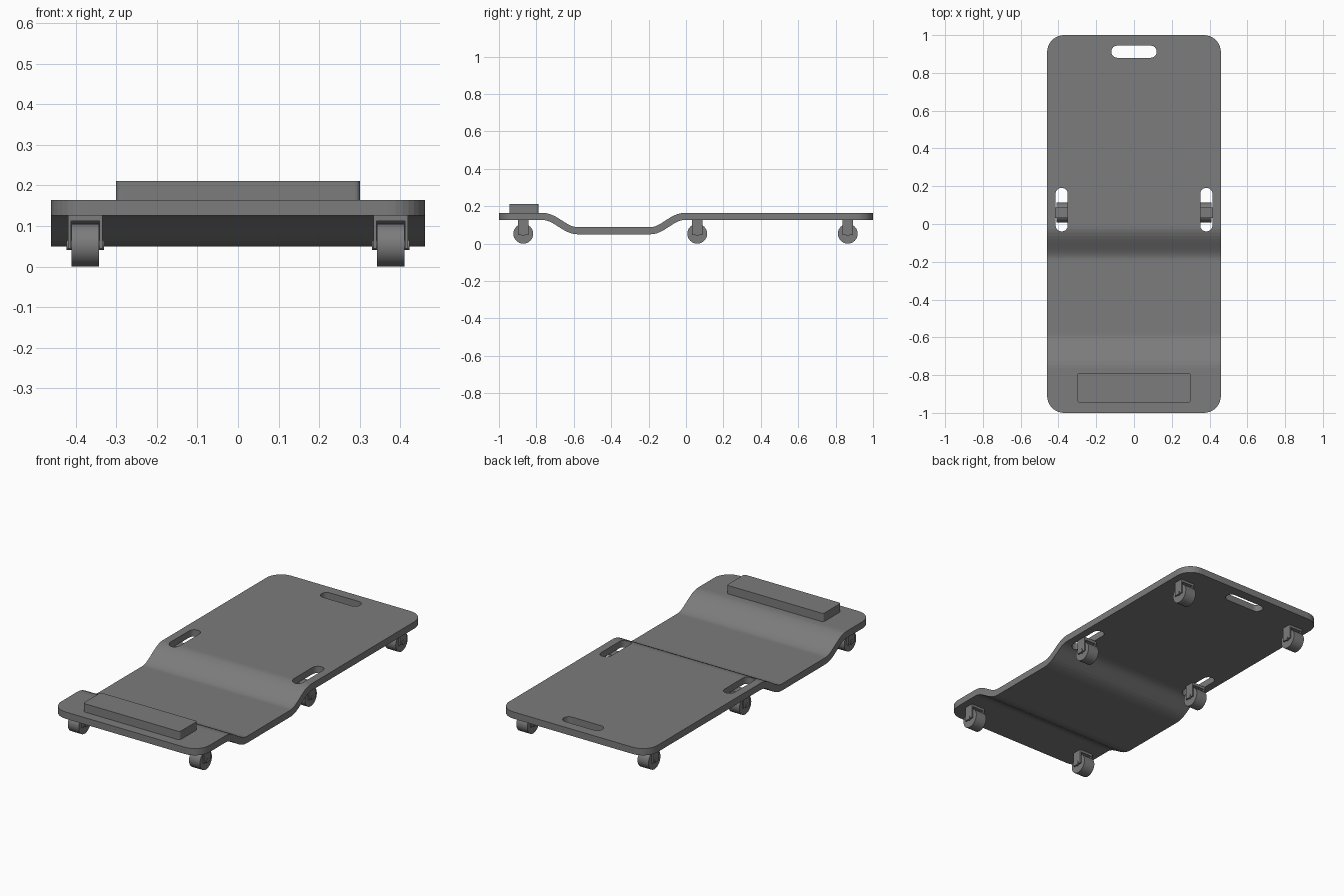
import bpy, bmesh, math
from mathutils import Vector

cube = bpy.data.objects.get("Cube")
if cube:
    bpy.data.objects.remove(cube, do_unlink=True)

grey = bpy.data.materials.new("dark_grey")
grey.use_nodes = True
grey.diffuse_color = (0.2, 0.2, 0.2, 1)
grey.node_tree.nodes["Principled BSDF"].inputs["Base Color"].default_value = (0.2, 0.2, 0.2, 1)


def prism(name, points, direction):
    """Extrude a closed outline of 3D points along a direction."""
    bm = bmesh.new()
    face = bm.faces.new([bm.verts.new(p) for p in points])
    new = bmesh.ops.extrude_face_region(bm, geom=[face])["geom"]
    bmesh.ops.translate(bm, vec=direction,
                        verts=[v for v in new if isinstance(v, bmesh.types.BMVert)])
    bmesh.ops.recalc_face_normals(bm, faces=bm.faces)
    mesh = bpy.data.meshes.new(name)
    bm.to_mesh(mesh)
    bm.free()
    mesh.materials.append(grey)
    obj = bpy.data.objects.new(name, mesh)
    bpy.context.collection.objects.link(obj)
    return obj


def rounded_slab(name, x, y, half_x, half_y, radius, z0, z1, steps=8):
    """Upright slab with rounded corners."""
    points = []
    for i, (sx, sy) in enumerate([(1, 1), (-1, 1), (-1, -1), (1, -1)]):
        for k in range(steps + 1):
            a = (i + k / steps) * math.pi / 2
            points.append((x + sx * (half_x - radius) + radius * math.cos(a),
                           y + sy * (half_y - radius) + radius * math.sin(a), z0))
    return prism(name, points, (0, 0, z1 - z0))


def cut(target, cutter, operation):
    mod = target.modifiers.new(cutter.name, 'BOOLEAN')
    mod.object = cutter
    mod.operation = operation
    mod.solver = 'EXACT'
    bpy.context.view_layer.objects.active = target
    bpy.ops.object.modifier_apply(modifier=mod.name)
    bpy.data.objects.remove(cutter, do_unlink=True)


# Deck: side profile with a dropped middle, thickened along its normals
HIGH, LOW, THICK, STEPS = 0.145, 0.069, 0.038, 12
path = [Vector((-1.1, HIGH))]
for start, end, za, zb in [(-0.765, -0.58, HIGH, LOW), (-0.19, -0.01, LOW, HIGH)]:
    for k in range(STEPS + 1):
        t = k / STEPS
        path.append(Vector((start + (end - start) * t,
                            za + (zb - za) * (1 - math.cos(math.pi * t)) / 2)))
path.append(Vector((1.1, HIGH)))
upper, lower = [], []
for i, p in enumerate(path):
    d = (path[min(i + 1, len(path) - 1)] - path[max(i - 1, 0)]).normalized()
    n = Vector((-d.y, d.x)) * THICK / 2
    upper.append(p + n)
    lower.append(p - n)
deck = prism("deck", [(-0.6, p.x, p.y) for p in upper + lower[::-1]], (1.2, 0, 0))
cut(deck, rounded_slab("deck_outline", 0, 0, 0.46, 1, 0.09, -0.2, 0.5), 'INTERSECT')

# Hand slots
cut(deck, rounded_slab("rear_slot", 0, 0.912, 0.12, 0.032, 0.031, 0, 0.4), 'DIFFERENCE')
for side in (-1, 1):
    cut(deck, rounded_slab("side_slot", side * 0.383, 0.076, 0.032, 0.115, 0.031, 0, 0.4),
        'DIFFERENCE')

# Headrest
rounded_slab("headrest", 0, -0.867, 0.3, 0.078, 0.012, 0.162, 0.211, 4)

# Casters: wheel, axle and an upside-down U fork
WHEEL_R = 0.053
for row, y in [("front", -0.87), ("middle", 0.06), ("rear", 0.865)]:
    for side, x in [("right", -0.376), ("left", 0.376)]:
        label = f"{row}_{side}"
        for part, radius, half in [("wheel", WHEEL_R, 0.034), ("axle", 0.012, 0.046)]:
            ring = [(x - half, y + radius * math.cos(a), WHEEL_R + radius * math.sin(a))
                    for a in (math.tau * k / 32 for k in range(32))]
            obj = prism(f"{label}_{part}", ring, (2 * half, 0, 0))
            bpy.ops.object.select_all(action='DESELECT')
            obj.select_set(True)
            bpy.context.view_layer.objects.active = obj
            bpy.ops.object.shade_smooth_by_angle(angle=math.radians(30))
        out, inn, base, roof, top = 0.043, 0.035, 0.045, 0.112, 0.128
        fork = [(-out, base), (-out, top), (out, top), (out, base),
                (inn, base), (inn, roof), (-inn, roof), (-inn, base)]
        prism(f"{label}_fork", [(x + u, y - 0.028, z) for u, z in fork], (0, 0.056, 0))
